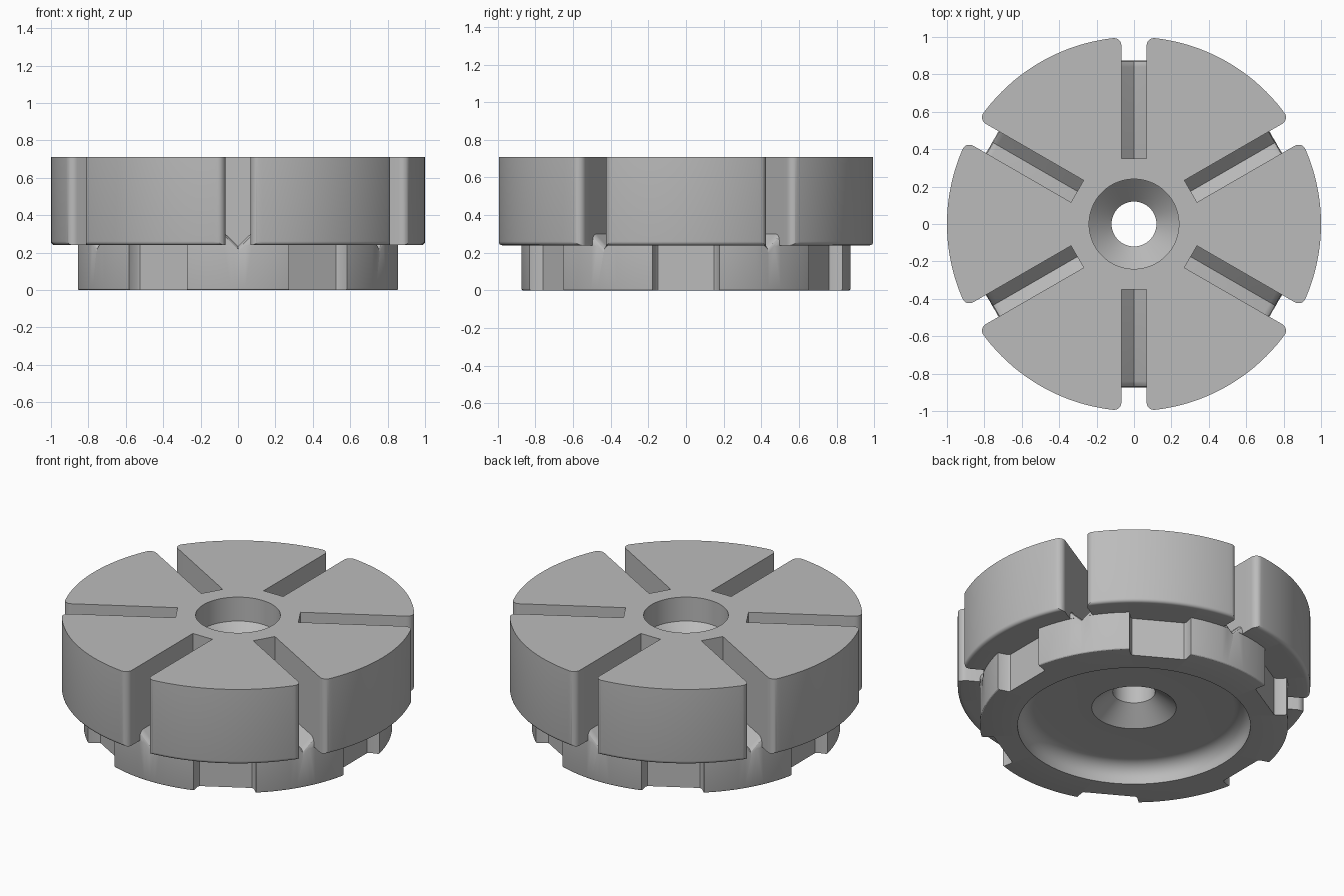
import bpy, bmesh, math
from mathutils import Matrix

cube = bpy.data.objects.get("Cube")
if cube:
    bpy.data.objects.remove(cube, do_unlink=True)

grey = bpy.data.materials.new("plain grey")
grey.use_nodes = True
COLOUR = (0.5, 0.5, 0.5, 1)
grey.diffuse_color = COLOUR
grey.node_tree.nodes["Principled BSDF"].inputs["Base Color"].default_value = COLOUR


def make_object(name, bm):
    bmesh.ops.recalc_face_normals(bm, faces=bm.faces)
    mesh = bpy.data.meshes.new(name)
    bm.to_mesh(mesh)
    bm.free()
    mesh.materials.append(grey)
    ob = bpy.data.objects.new(name, mesh)
    bpy.context.scene.collection.objects.link(ob)
    return ob


def arc(cx, cy, r, start, end, steps=6):
    """Points on an arc, angles in degrees."""
    angles = [math.radians(start + (end - start) * i / steps) for i in range(steps + 1)]
    return [(cx + r * math.cos(a), cy + r * math.sin(a)) for a in angles]


def lathe(name, profile, sides):
    """Revolve a closed (radius, height) profile about z."""
    bm = bmesh.new()
    rings = []
    for i in range(sides):
        a = math.tau * i / sides
        rings.append([bm.verts.new((r * math.cos(a), r * math.sin(a), z)) for r, z in profile])
    n = len(profile)
    for i in range(sides):
        a, b = rings[i], rings[(i + 1) % sides]
        for j in range(n):
            k = (j + 1) % n
            bm.faces.new((a[j], a[k], b[k], b[j]))
    return make_object(name, bm)


def loft(bm, sections, turn):
    """Skin matching sections into a capped solid, turned about z."""
    spin = Matrix.Rotation(turn, 3, "Z")
    rings = [[bm.verts.new(spin @ Matrix.Identity(3) @ bpy_vec(p)) for p in s] for s in sections]
    n = len(rings[0])
    for a, b in zip(rings, rings[1:]):
        for j in range(n):
            k = (j + 1) % n
            bm.faces.new((a[j], a[k], b[k], b[j]))
    bm.faces.new(rings[0])
    bm.faces.new(rings[-1])


def bpy_vec(p):
    return Matrix.Translation(p).to_translation()


def mirrored(half):
    """Close a half outline by mirroring it across the radial axis."""
    return half + [(x, -y) for x, y in reversed(half)]


# Main body: top disc, lower hub, stepped centre bore and dished underside
body_profile = (
    [(0.24, 0.71), (1.0, 0.71)]
    + arc(0.98, 0.26, 0.02, 0, -90, 4)
    + [(0.875, 0.24)]
    + arc(0.865, 0.01, 0.01, 0, -90, 3)
    + [(0.66, 0)]
    + arc(0.57, 0.03, 0.09, 0, 90, 8)
    + [(0.24, 0.12), (0.12, 0.22), (0.12, 0.44), (0.24, 0.56)]
)
body = lathe("slotted_disc_body", body_profile, 144)

# Cutter shapes
HALF = 0.0675
channel_path = [(0.35, 0), (0.84, 0), (0.857, 0.005), (0.869, 0.016), (0.875, 0.035), (0.9, 0.035)]
channel = [
    [(r, -HALF, 0.9), (r, HALF, 0.9), (r, HALF, 0.30 - d), (r, 0, 0.235 - d), (r, -HALF, 0.30 - d)]
    for r, d in channel_path
]
centre_r = math.sqrt(0.96 ** 2 - 0.1075 ** 2)
mouth_outline = mirrored([(0.875, HALF)] + arc(centre_r, 0.1075, 0.04, -90, 6.4, 8) + [(1.2, 0.135)])
mouth = [[(x, y, z) for x, y in mouth_outline] for z in (0.2395, 0.9)]
notch_outline = mirrored([(0.79, 0.15), (0.80, 0.16), (0.855, 0.178), (0.95, 0.2)])
notch = [[(x, y, z) for x, y in notch_outline] for z in (-0.1, 0.24)]

# Six slots in the disc, six shallow flats around the hub
for name, sections, offset in (
    ("slot_channels", channel, 30),
    ("slot_mouths", mouth, 30),
    ("hub_notches", notch, 0),
):
    bm = bmesh.new()
    for i in range(6):
        loft(bm, sections, math.radians(offset + 60 * i))
    cutter = make_object(name + "_cutter", bm)
    cutter.hide_render = True
    cutter.hide_set(True)
    cut = body.modifiers.new(name, "BOOLEAN")
    cut.operation = "DIFFERENCE"
    cut.solver = "EXACT"
    cut.object = cutter

# Apply the cuts and smooth the round faces
bpy.ops.object.select_all(action="DESELECT")
body.select_set(True)
bpy.context.view_layer.objects.active = body
for mod in list(body.modifiers):
    bpy.ops.object.modifier_apply(modifier=mod.name)
for ob in list(bpy.data.objects):
    if ob.name.endswith("_cutter"):
        bpy.data.objects.remove(ob, do_unlink=True)
bpy.ops.object.shade_smooth_by_angle(angle=math.radians(28))
